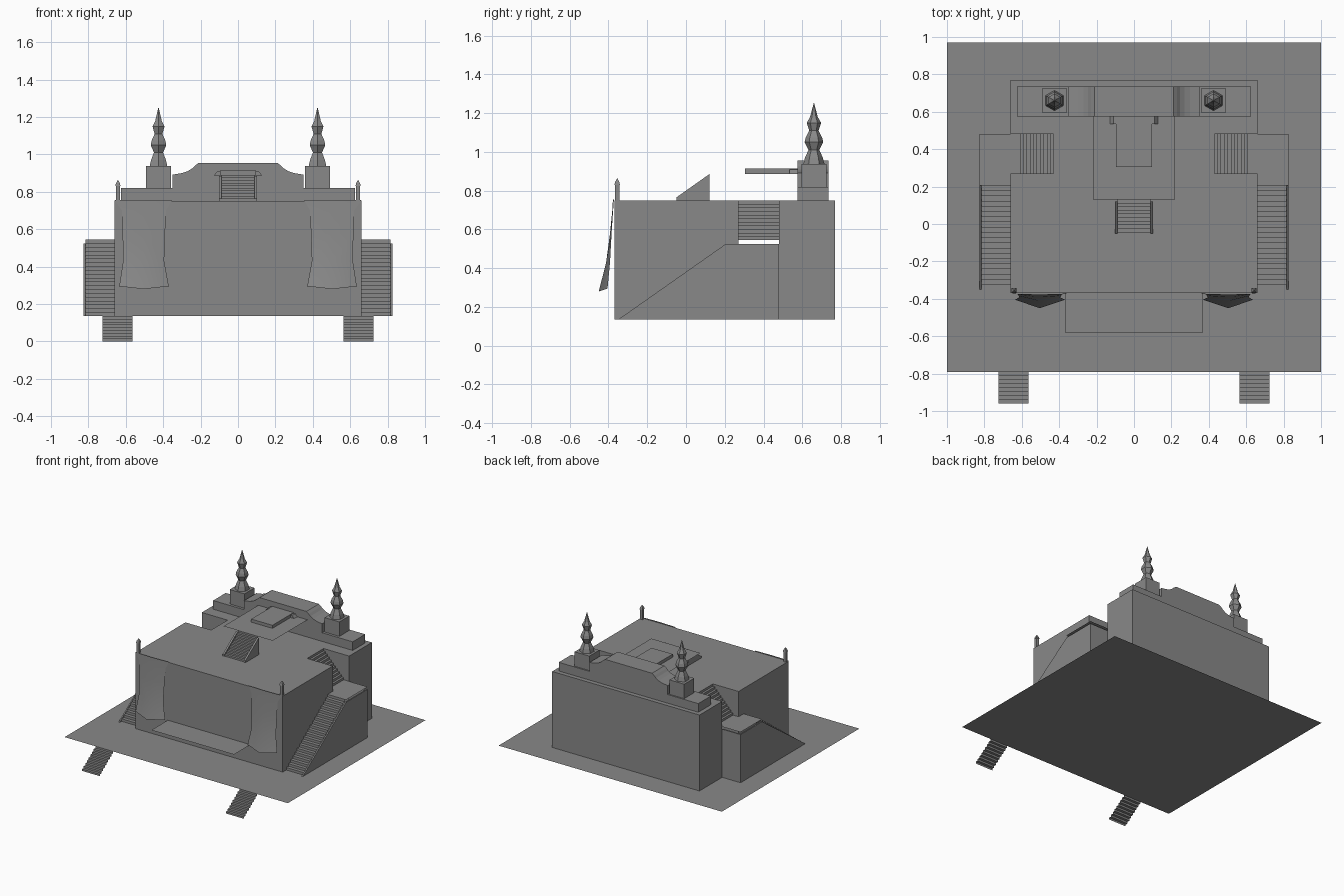
import bpy, bmesh, math
from mathutils import Vector

old = bpy.data.objects.get("Cube")
if old:
    bpy.data.objects.remove(old)

stone = bpy.data.materials.new("grey_stone")
stone.use_nodes = True
GREY = (0.25, 0.25, 0.25, 1)
stone.diffuse_color = GREY
stone.node_tree.nodes["Principled BSDF"].inputs["Base Color"].default_value = GREY

GROUND, DECK = 0.135, 0.75


def finish(name, bm, facing=None):
    """Turn the bmesh into an object; open sheets are turned towards facing."""
    bmesh.ops.recalc_face_normals(bm, faces=bm.faces)
    if facing:
        bm.normal_update()
        if sum(f.calc_area() * f.normal.dot(Vector(facing)) for f in bm.faces) < 0:
            bmesh.ops.reverse_faces(bm, faces=bm.faces)
    mesh = bpy.data.meshes.new(name)
    bm.to_mesh(mesh)
    bm.free()
    mesh.materials.append(stone)
    ob = bpy.data.objects.new(name, mesh)
    bpy.context.collection.objects.link(ob)
    return ob


def place(axis, along, p):
    """Put a 2D profile point into space, at a distance along the given axis."""
    return {"x": (along, p[0], p[1]), "y": (p[0], along, p[1]), "z": (p[0], p[1], along)}[axis]


def prism(name, pts, axis, a, b):
    bm = bmesh.new()
    lo, hi = [[bm.verts.new(place(axis, t, p)) for p in pts] for t in (a, b)]
    bm.faces.new(lo)
    bm.faces.new(hi)
    for i in range(len(pts)):
        j = (i + 1) % len(pts)
        bm.faces.new((lo[i], lo[j], hi[j], hi[i]))
    return finish(name, bm)


def strip(name, pts, axis, a, b):
    """Open ribbon following a profile, facing up."""
    bm = bmesh.new()
    lo, hi = [[bm.verts.new(place(axis, t, p)) for p in pts] for t in (a, b)]
    for i in range(len(pts) - 1):
        bm.faces.new((lo[i], lo[i + 1], hi[i + 1], hi[i]))
    return finish(name, bm, (0, 0, 1))


def box(name, x0, x1, y0, y1, z0, z1):
    return prism(name, [(x0, y0), (x1, y0), (x1, y1), (x0, y1)], "z", z0, z1)


def sheet(name, x0, x1, y0, y1, z):
    return strip(name, [(x0, z), (x1, z)], "y", y0, y1)


def steps(u0, z0, u1, z1, n):
    """Zigzag profile: n risers with treads between, ending on a riser."""
    pts = [(u0, z0)]
    for i in range(n):
        u = u0 + (u1 - u0) * i / (n - 1)
        pts += [(u, z0 + (z1 - z0) * k / n) for k in ((i, i + 1) if i else (1,))]
    return pts


def lathe(name, x, y, profile, sides, turn):
    """Faceted rings of (radius, height), closed to a tip."""
    bm = bmesh.new()
    rings = [[bm.verts.new((x + r * math.cos(turn + math.tau * k / sides),
                            y + r * math.sin(turn + math.tau * k / sides), z))
              for k in range(sides)] for r, z in profile[:-1]]
    tip = bm.verts.new((x, y, profile[-1][1]))
    bm.faces.new(rings[0])
    for k in range(sides):
        j = (k + 1) % sides
        for a, b in zip(rings, rings[1:]):
            bm.faces.new((a[k], a[j], b[j], b[k]))
        bm.faces.new((rings[-1][k], rings[-1][j], tip))
    return finish(name, bm)


# ground, front stage apron and raised altar floor
sheet("ground", -1, 1, -0.79, 0.97, GROUND)
sheet("stage_apron", -0.37, 0.37, -0.58, -0.37, 0.28)
sheet("altar_floor", -0.22, 0.22, 0.13, 0.58, 0.89)

# hollow main body, notched at the sides where the upper flights enter
half = [(0.66, -0.37), (0.66, 0.27), (0.43, 0.27), (0.43, 0.48), (0.66, 0.48), (0.66, 0.77)]
outline = half + [(-x, y) for x, y in reversed(half)]
bm = bmesh.new()
top = [bm.verts.new((x, y, DECK)) for x, y in outline]
low = [bm.verts.new((x, y, GROUND)) for x, y in outline]
bm.faces.new(top)
for i in range(len(outline)):
    j = (i + 1) % len(outline)
    if abs(outline[i][0]) == 0.43 and outline[i][0] == outline[j][0]:
        continue
    bm.faces.new((low[i], low[j], top[j], top[i]))
finish("main_body", bm, (0, 0, 1))

# rear parapet and its curved crest
box("rear_parapet", -0.625, 0.625, 0.575, 0.735, DECK, 0.82)
crest = [(0.35, 0.82), (0.35, 0.892), (0.30, 0.9), (0.27, 0.91), (0.245, 0.925),
         (0.23, 0.94), (0.21, 0.955)]
prism("parapet_crest", crest + [(-x, z) for x, z in reversed(crest)], "y", 0.575, 0.735)

# altar slab and central steps
box("altar_slab", -0.095, 0.095, 0.305, 0.58, 0.885, 0.915)
strip("altar_steps", steps(-0.045, DECK, 0.13, 0.89, 10), "x", -0.09, 0.09)

spire = [(0.055, 0.935), (0.046, 0.97), (0.028, 1.01), (0.048, 1.05), (0.042, 1.075),
         (0.024, 1.11), (0.037, 1.15), (0.02, 1.18), (0, 1.255)]
ramp = [(-0.35, GROUND), (0.205, 0.525), (0.48, 0.525), (0.48, GROUND)]
rail = [(-0.05, DECK), (-0.05, 0.765), (0.12, 0.885), (0.12, DECK)]

for s, side in ((1, "left"), (-1, "right")):
    # stairs up to the ground
    strip(side + "_entry_steps", steps(-0.96, 0, -0.79, GROUND, 9), "x", s * 0.565, s * 0.725)

    # side stairs with outer wall, rear wall, landing and upper flight
    strip(side + "_side_steps", steps(-0.325, GROUND, 0.205, 0.545, 20), "x", s * 0.66, s * 0.816)
    prism(side + "_stair_wall", ramp, "x", s * 0.815, s * 0.825)
    box(side + "_stair_rear_wall", s * 0.66, s * 0.82, 0.47, 0.48, GROUND, 0.525)
    sheet(side + "_landing", s * 0.61, s * 0.825, 0.205, 0.48, 0.545)
    flight = [(s * x, z) for x, z in steps(0.61, 0.545, 0.43, DECK, 11)]
    strip(side + "_upper_steps", flight, "y", 0.27, 0.48)

    # altar step rails and slab brackets
    prism(side + "_step_rail", rail, "x", s * 0.087, s * 0.102)
    bracket = [(0.095, 0.887), (0.13, 0.887), (0.11, 0.91), (0.095, 0.91)]
    prism(side + "_bracket", [(s * x, z) for x, z in bracket], "y", 0.535, 0.58)

    # spire on its pedestal
    cx, cy = s * 0.425, 0.66
    box(side + "_pedestal", cx - 0.066, cx + 0.066, cy - 0.064, cy + 0.064, 0.82, 0.937)
    lathe(side + "_spire", cx, cy, spire, 6, math.pi / 6)

    # corner post with pointed cap
    post = [(0.016, DECK), (0.016, 0.83), (0.02, 0.83), (0.015, 0.845), (0, 0.865)]
    lathe(side + "_corner_post", s * 0.642, -0.355, post, 4, math.pi / 4)

    # draped banner: rows of outer x, inner x, edge y, ridge y, height
    rows = [(0.66, 0.355, -0.372, -0.377, 0.755), (0.62, 0.385, -0.376, -0.38, 0.70),
            (0.617, 0.39, -0.384, -0.392, 0.58), (0.614, 0.395, -0.392, -0.412, 0.43),
            (0.635, 0.37, -0.405, -0.45, 0.295)]
    bm = bmesh.new()
    grid = []
    for xo, xi, ye, yr, z in rows:
        drop = 0.015 if z < 0.3 else 0
        grid.append([bm.verts.new((s * xo, ye, z)), bm.verts.new((s * 0.505, yr, z - drop)),
                     bm.verts.new((s * xi, ye, z))])
    for a, b in zip(grid, grid[1:]):
        for k in range(2):
            f = bm.faces.new((a[k], a[k + 1], b[k + 1], b[k]))
            f.smooth = True
    finish(side + "_banner", bm, (0, -1, 0))
